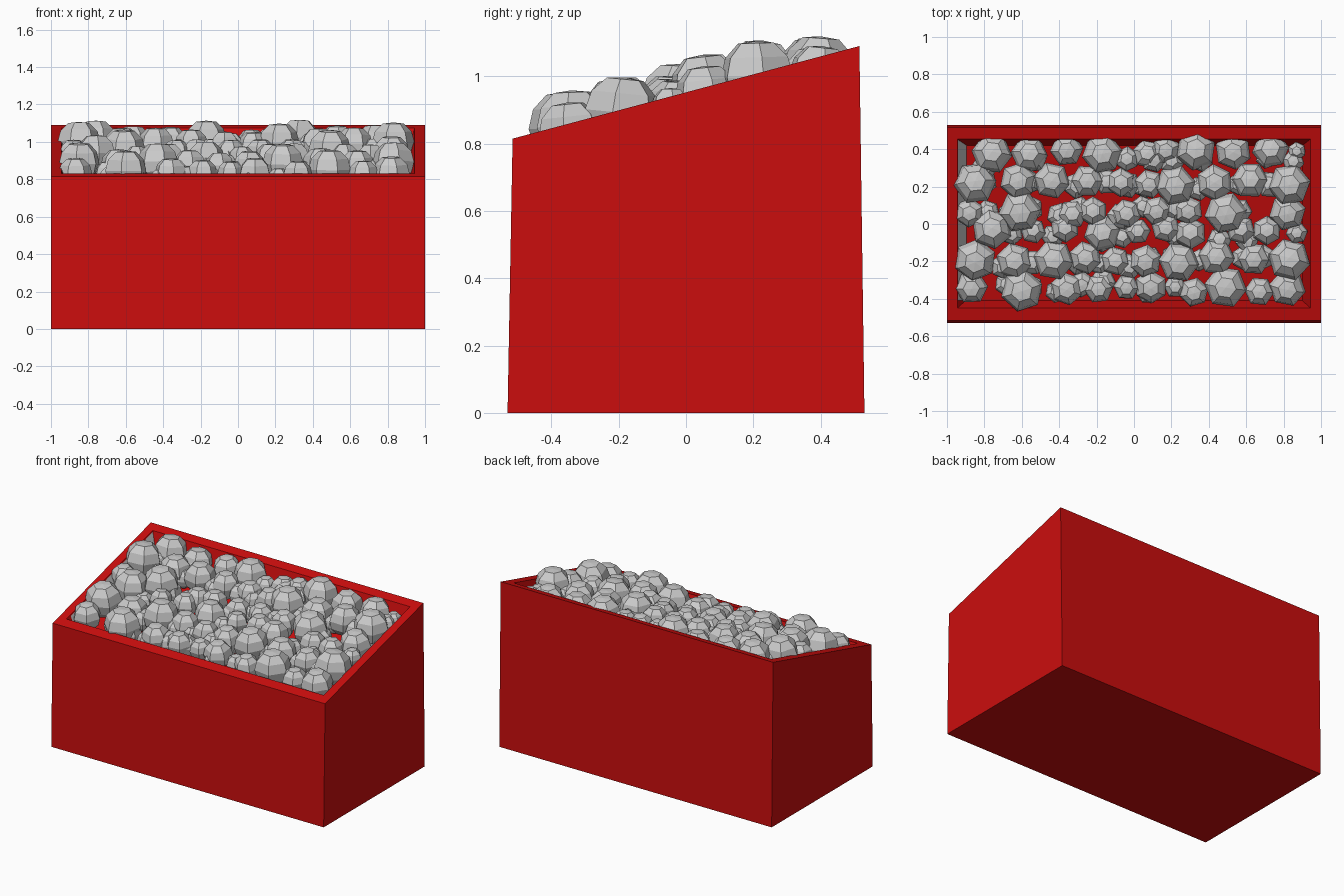
import bpy, bmesh, math, random
from mathutils import Matrix

if "Cube" in bpy.data.objects:
    bpy.data.objects.remove(bpy.data.objects["Cube"])

random.seed(4)
SLOPE = 0.267


def top_z(y):
    return 0.952 + SLOPE * y


def make_object(name, bm, mat=None):
    bmesh.ops.recalc_face_normals(bm, faces=bm.faces)
    me = bpy.data.meshes.new(name)
    bm.to_mesh(me)
    bm.free()
    ob = bpy.data.objects.new(name, me)
    bpy.context.collection.objects.link(ob)
    if mat:
        me.materials.append(mat)
    return ob


def loop(bm, hx, y0, y1, z):
    return [bm.verts.new((x, y, z(y))) for x, y in
            ((-hx, y0), (hx, y0), (hx, y1), (-hx, y1))]


red = bpy.data.materials.new("red_paint")
red.diffuse_color = (0.6, 0.004, 0.004, 1)
red.use_nodes = True
red.node_tree.nodes["Principled BSDF"].inputs["Base Color"].default_value = red.diffuse_color

# Sloped bin: tapered outside, flat rim, shallow sloping tray
bm = bmesh.new()
DEPTH = 0.13
loops = [loop(bm, 1.0, -0.53, 0.53, lambda y: 0.0),
         loop(bm, 1.0, -0.515, 0.515, top_z),
         loop(bm, 0.945, -0.45, 0.455, top_z),
         loop(bm, 0.90, -0.41, 0.42, lambda y: top_z(y) - DEPTH)]
bm.faces.new(loops[0])
for a, b in zip(loops, loops[1:]):
    for i in range(4):
        j = (i + 1) % 4
        bm.faces.new((a[i], a[j], b[j], b[i]))
bm.faces.new(loops[-1])
make_object("bin", bm, red)

# Grey strip along the left inner wall
bm = bmesh.new()
bm.faces.new([bm.verts.new((x, y, top_z(y) - d)) for x, y, d in
              ((-0.94, -0.41, 0.005), (-0.895, -0.41, 0.128),
               (-0.895, 0.42, 0.128), (-0.94, 0.45, 0.005))])
make_object("left_liner", bm)


# Faceted stones
def add_stone(bm, x, y, z, r):
    new = bmesh.ops.create_uvsphere(bm, u_segments=6, v_segments=6, radius=r)["verts"]
    for v in new:
        v.co.z = max(-0.92 * r, min(0.92 * r, v.co.z))
    m = (Matrix.Translation((x, y, z))
         @ Matrix.Rotation(random.uniform(-0.12, 0.12), 4, 'X')
         @ Matrix.Rotation(random.uniform(0, math.tau), 4, 'Z'))
    bmesh.ops.transform(bm, matrix=m, verts=new)


rows = {
    0.385: [(-.76, .11), (-.56, .1), (-.36, .09), (-.17, .11), (.07, .08),
            (.17, .08), (.33, .11), (.53, .1), (.73, .1), (.87, .05)],
    0.22: [(-.85, .115), (-.62, .1), (-.44, .1), (-.25, .09), (-.07, .08),
           (.08, .08), (.22, .11), (.43, .1), (.62, .1), (.83, .115)],
    0.065: [(-.88, .08), (-.61, .115), (-.33, .08), (-.22, .08), (-.04, .08),
            (.12, .08), (.29, .08), (.49, .115), (.82, .1)],
    -0.035: [(-.76, .11), (-.54, .07), (-.37, .08), (-.17, .1), (.02, .07),
             (.17, .08), (.3, .09), (.57, .08), (.71, .08), (.87, .06)],
    -0.19: [(-.85, .115), (-.64, .1), (-.43, .11), (-.26, .09), (-.1, .08),
            (.06, .09), (.24, .11), (.44, .1), (.64, .09), (.83, .115)],
    -0.35: [(-.87, .09), (-.6, .115), (-.36, .09), (-.19, .08), (-.04, .07),
            (.09, .09), (.32, .08), (.49, .115), (.67, .08), (.82, .1)],
}
bm = bmesh.new()
for y, row in rows.items():
    for x, r in row:
        yy = y + random.uniform(-0.015, 0.015)
        sink = 0.01 if r > 0.105 else 0.03
        if y > 0.3:
            sink += 0.03
        add_stone(bm, x, yy, top_z(yy) - sink, r)
make_object("top_stones", bm)

# Smaller stones filling the gaps below
bm = bmesh.new()
for i in range(14):
    for j in range(6):
        if random.random() < 0.25:
            continue
        x = -0.80 + i * 0.125 + random.uniform(-0.03, 0.03)
        y = -0.34 + j * 0.135 + random.uniform(-0.03, 0.03)
        add_stone(bm, x, y, top_z(y) - 0.06, random.uniform(0.06, 0.075))
make_object("filler_stones", bm)
